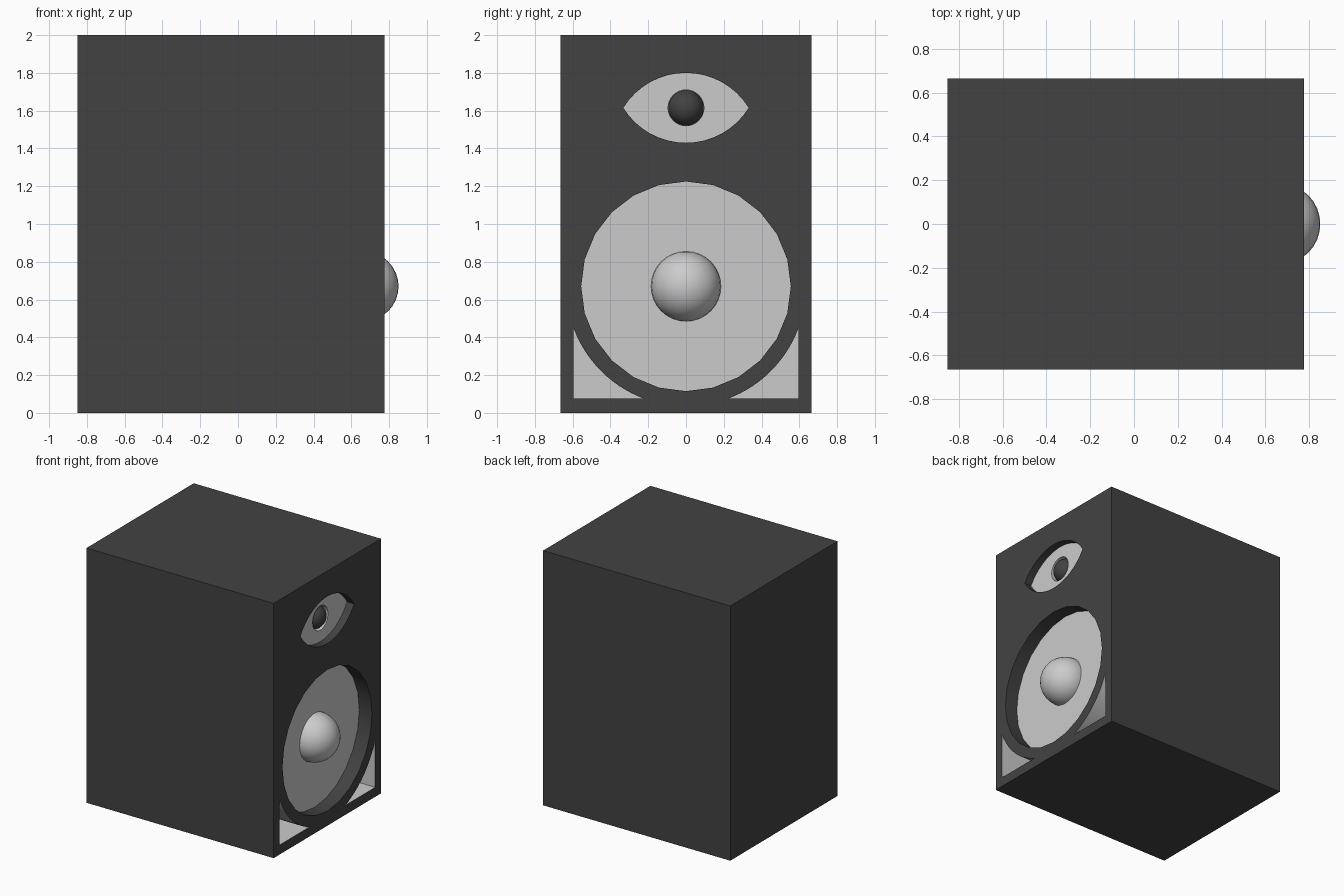
import bpy, bmesh
from math import sin, cos, pi, asin, atan2, radians, sqrt

if "Cube" in bpy.data.objects:
    bpy.data.objects.remove(bpy.data.objects["Cube"])

FRONT = 0.775          # plane of the baffle (faces +x)
WZ, EZ = 0.67, 1.615   # heights of the woofer and the eye-shaped horn


def material(name, v):
    m = bpy.data.materials.new(name)
    m.diffuse_color = (v, v, v, 1)
    m.use_nodes = True
    m.node_tree.nodes["Principled BSDF"].inputs["Base Color"].default_value = m.diffuse_color
    return m


black = material("black_cabinet", 0.055)
grey = material("light_grey", 0.8)


def prism(name, pts, x0, x1, wall=0, floor=0):
    """Extrude a (y, z) outline from x0 to x1; wall/floor are material slots."""
    bm = bmesh.new()
    base = bm.faces.new([bm.verts.new((x0, y, z)) for y, z in pts])
    ext = bmesh.ops.extrude_face_region(bm, geom=[base], use_keep_orig=True)
    bmesh.ops.translate(bm, vec=(x1 - x0, 0, 0),
                        verts=[g for g in ext["geom"] if isinstance(g, bmesh.types.BMVert)])
    bmesh.ops.recalc_face_normals(bm, faces=bm.faces)
    for f in bm.faces:
        f.material_index = floor if abs(f.calc_center_median().x - x0) < 1e-4 else wall
    me = bpy.data.meshes.new(name)
    bm.to_mesh(me)
    bm.free()
    me.materials.append(black)
    me.materials.append(grey)
    ob = bpy.data.objects.new(name, me)
    bpy.context.collection.objects.link(ob)
    return ob


def arc(cz, r, a0, a1, n):
    return [(r * cos(a0 + (a1 - a0) * i / n), cz + r * sin(a0 + (a1 - a0) * i / n))
            for i in range(n + 1)]


def carve(target, cutter):
    mod = target.modifiers.new("carve", 'BOOLEAN')
    mod.operation = 'DIFFERENCE'
    mod.solver = 'EXACT'
    mod.object = cutter
    bpy.context.view_layer.objects.active = target
    bpy.ops.object.modifier_apply(modifier=mod.name)
    bpy.data.objects.remove(cutter)


# Cabinet
W = 0.665
cabinet = prism("cabinet", [(-W, 0), (W, 0), (W, 2), (-W, 2)], -0.85, FRONT)

# Woofer recess: 24-sided, grey floor
carve(cabinet, prism("woofer_cutter", arc(WZ, 0.555, 0, 2 * pi, 24)[:-1],
                     FRONT - 0.11, FRONT + 0.1, 0, 1))

# Eye-shaped horn recess: two mirrored arcs
hw, hh = 0.332, 0.185
R = (hw * hw + hh * hh) / (2 * hh)
a = asin(hw / R)
top = arc(EZ + hh - R, R, pi / 2 - a, pi / 2 + a, 16)
eye = top + [(-y, 2 * EZ - z) for y, z in top[1:-1]]
eye = top + [(y, 2 * EZ - z) for y, z in reversed(top[1:-1])]
carve(cabinet, prism("horn_cutter", eye, FRONT - 0.06, FRONT + 0.1, 0, 1))

# Tweeter hole in the horn floor
carve(cabinet, prism("tweeter_cutter", arc(EZ, 0.095, 0, 2 * pi, 32)[:-1],
                     FRONT - 0.13, FRONT + 0.1, 1, 1))

# Deep bass ports in the lower corners, bounded by an arc around the woofer
py, pz, pr = 0.595, 0.075, 0.635
a0 = atan2(-(WZ - pz), sqrt(pr ** 2 - (WZ - pz) ** 2))
a1 = atan2(-sqrt(pr ** 2 - py ** 2), py)
port = [(py, pz)] + arc(WZ, pr, a1, a0, 14)
for side in (1, -1):
    carve(cabinet, prism("port_cutter", [(side * y, z) for y, z in port],
                         FRONT - 0.75, FRONT + 0.1, 1, 1))


# Domes
def dome(name, r, x, z, mat):
    bpy.ops.mesh.primitive_uv_sphere_add(segments=32, ring_count=16, radius=r,
                                         location=(x, 0, z))
    ob = bpy.context.object
    ob.name = name
    ob.data.materials.append(mat)
    bpy.ops.object.shade_smooth()


dome("woofer_dome", 0.185, 0.665, WZ, grey)
dome("tweeter_dome", 0.094, 0.655, EZ, black)

# Smooth the curved recess walls, keep edges sharp
bpy.ops.object.select_all(action='DESELECT')
cabinet.select_set(True)
bpy.context.view_layer.objects.active = cabinet
bpy.ops.object.shade_smooth_by_angle(angle=radians(30))
